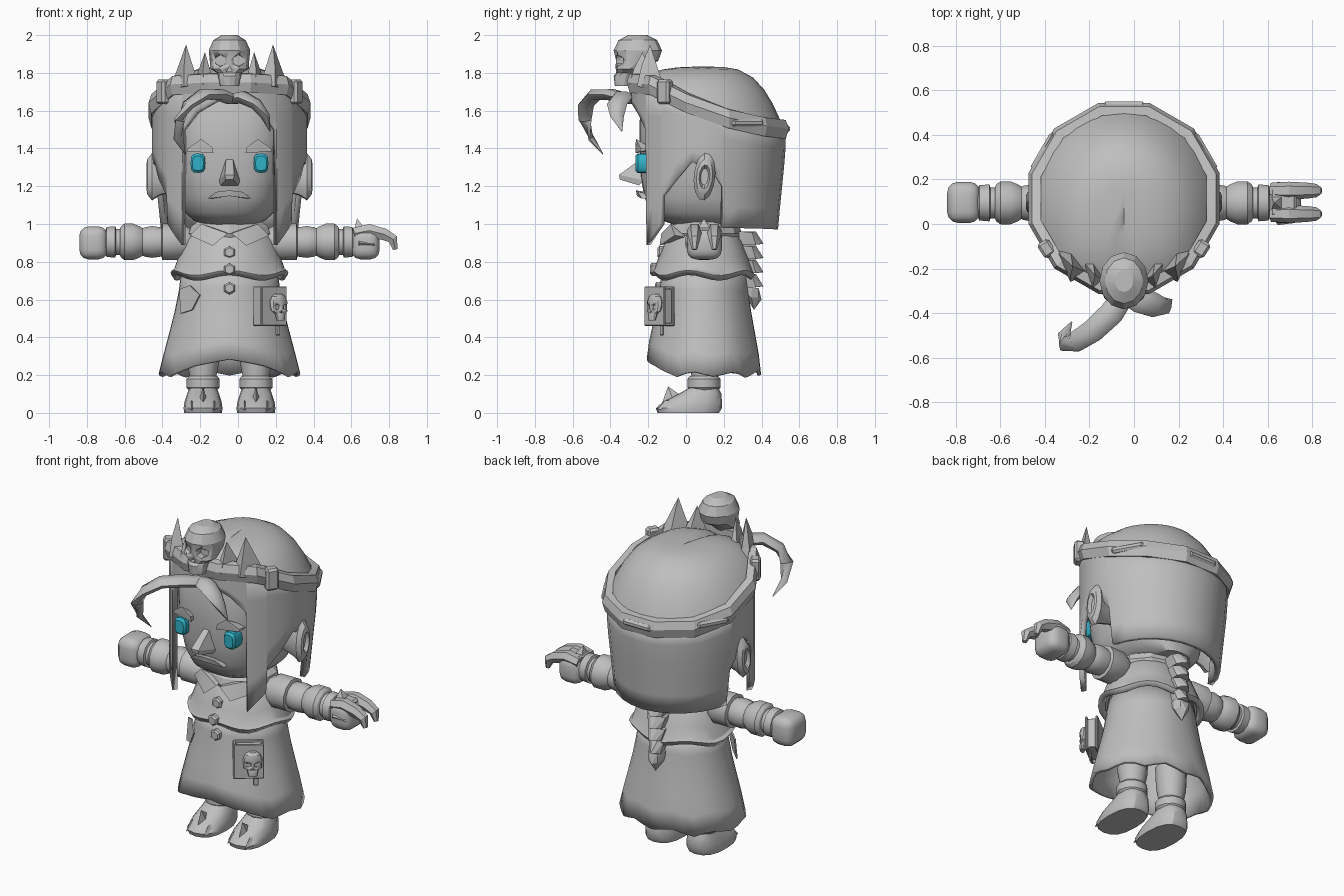
import bpy, bmesh, math
from mathutils import Vector, Matrix, Euler

if "Cube" in bpy.data.objects:
    bpy.data.objects.remove(bpy.data.objects["Cube"])

CX, CY = -0.045, 0.095   # body axis


def material(name, rgb):
    m = bpy.data.materials.new(name)
    m.diffuse_color = (*rgb, 1)
    m.use_nodes = True
    m.node_tree.nodes["Principled BSDF"].inputs["Base Color"].default_value = m.diffuse_color
    return m


GREY = material("stone grey", (0.52, 0.52, 0.52))
CYAN = material("eye cyan", (0.03, 0.45, 0.58))


def finish(name, bm, mat=GREY, angle=35, loc=(0, 0, 0), rot=(0, 0, 0)):
    bmesh.ops.recalc_face_normals(bm, faces=bm.faces)
    me = bpy.data.meshes.new(name)
    bm.to_mesh(me)
    bm.free()
    me.shade_smooth()
    me.set_sharp_from_angle(angle=math.radians(angle))
    me.materials.append(mat)
    ob = bpy.data.objects.new(name, me)
    ob.location = (loc[0] + CX, loc[1], loc[2])
    ob.rotation_euler = rot
    bpy.context.collection.objects.link(ob)
    return ob


def loft(name, rings, caps=True, **kw):
    bm = bmesh.new()
    rows = [[bm.verts.new(p) for p in r] for r in rings]
    n = len(rows[0])
    for a, b in zip(rows, rows[1:]):
        for i in range(n):
            j = (i + 1) % n
            bm.faces.new((a[i], a[j], b[j], b[i]))
    if caps:
        bm.faces.new(rows[0])
        bm.faces.new(rows[-1])
    return finish(name, bm, **kw)


def ring(z, rx, yf, yb, n=24, p=2.0):
    out = []
    for i in range(n):
        a = 2 * math.pi * i / n
        c, s = math.sin(a), -math.cos(a)
        out.append(Vector((rx * math.copysign(abs(c) ** (2 / p), c),
                           (yf + yb) / 2 + (yb - yf) / 2 * math.copysign(abs(s) ** (2 / p), s), z)))
    return out


def hull(name, pts, **kw):
    bm = bmesh.new()
    for p in pts:
        bm.verts.new(p)
    res = bmesh.ops.convex_hull(bm, input=bm.verts)
    bmesh.ops.delete(bm, geom=list({v for v in res["geom_interior"] if isinstance(v, bmesh.types.BMVert)}), context='VERTS')
    return finish(name, bm, angle=kw.pop("angle", 20), **kw)


def box(name, loc, size, rot=(0, 0, 0), bevel=0.0, seg=1, **kw):
    bm = bmesh.new()
    bmesh.ops.create_cube(bm, size=1, matrix=Matrix.Diagonal((*size, 1)))
    if bevel:
        bmesh.ops.bevel(bm, geom=bm.edges[:], offset=bevel, segments=seg, affect='EDGES', profile=0.5)
    return finish(name, bm, loc=loc, rot=rot, **kw)


def tube(name, path, radii, n=6, flat=1.0, **kw):
    pts = [Vector(p) for p in path]
    rings = []
    for i, p in enumerate(pts):
        t = pts[min(i + 1, len(pts) - 1)] - pts[max(i - 1, 0)]
        q = t.to_track_quat('Z', 'Y')
        rings.append([p + q @ Vector((radii[i] * math.cos(a), radii[i] * flat * math.sin(a), 0))
                      for a in (2 * math.pi * k / n for k in range(n))])
    return loft(name, rings, **kw)


def thicken(ob, t):
    m = ob.modifiers.new("thickness", 'SOLIDIFY')
    m.thickness, m.offset = t, -1


def skull(name, loc, w, d, h, rot=(0, 0, 0)):
    prof = [(0, .45, -.95, -.2), (.2, .55, -1, 0), (.26, .6, -.9, .1), (.34, .92, -.93, .3),
            (.5, .95, -.9, .85), (.7, 1, -1, 1), (.9, .78, -.8, .8), (1, .38, -.4, .4)]
    ob = loft(name, [ring(z * h, rx * w, f * d, b * d, 12) for z, rx, f, b in prof], loc=loc, rot=rot, angle=28)
    # eye and nose sockets
    bm = bmesh.new()
    for x, z, r, n in ((-.43, .5, .28, 6), (.43, .5, .28, 6), (0, .32, .15, 3)):
        bmesh.ops.create_cone(bm, cap_ends=True, segments=n, radius1=r * w, radius2=r * w * 1.1, depth=d,
                              matrix=Matrix.Translation((x * w, -d * 1.05, z * h)) @ Matrix.Rotation(math.pi / 2, 4, 'X'))
    cut = finish(name + "_cutter", bm, loc=loc, rot=rot)
    cut.hide_render = True
    cut.hide_viewport = True
    mod = ob.modifiers.new("sockets", 'BOOLEAN')
    mod.object, mod.operation, mod.solver = cut, 'DIFFERENCE', 'EXACT'


def interp(table, x):
    for (a, u), (b, v) in zip(table, table[1:]):
        if x <= b:
            return u + (v - u) * (x - a) / (b - a)
    return table[-1][1]


def band_z(y):
    return min(1.75, 1.645 - 0.45 * y + 0.35 * y * y)


# head
loft("head", [ring(z, rx, f, .36, 32, 2.6) for z, rx, f in (
    (.98, .12, -.02), (1.02, .19, -.13), (1.06, .235, -.185), (1.14, .265, -.22), (1.25, .285, -.24),
    (1.4, .3, -.245), (1.55, .31, -.245), (1.7, .28, -.2))], angle=50)
hull("nose", [(s * x, y, z) for s in (-1, 1) for x, y, z in (
    (.018, -.23, 1.35), (.025, -.355, 1.26), (.02, -.35, 1.235), (.058, -.22, 1.23), (.045, -.25, 1.205))])
for s in (-1, 1):
    hull("lip", [(s * x, y, z) for x, y, z in ((0, -.265, 1.178), (0, -.26, 1.148), (.07, -.255, 1.17), (.115, -.235, 1.135),
                                               (.09, -.235, 1.135), (0, -.18, 1.165), (.11, -.16, 1.14))])
    hull("eyebrow", [(s * x, y, z) for x, y, z in ((.085, -.268, 1.375), (.09, -.268, 1.405), (.15, -.265, 1.45), (.165, -.26, 1.41),
                                                   (.225, -.24, 1.385), (.22, -.24, 1.40), (.09, -.2, 1.39), (.22, -.16, 1.39))])
    rings = [[Vector((s * .167 + k * p.x, y, 1.322 + k * p.y)) for p in ring(0, .039, -.052, .052, 12, 3.2)]
             for y, k in ((-.17, 1), (-.255, 1), (-.268, .75))]
    loft("eye", rings, mat=CYAN)
    loft("ear", [[Vector((s * x, .098 + k * .058 * math.cos(a), 1.25 + k * .125 * math.sin(a) + .02 * math.cos(a) * k))
                  for a in (2 * math.pi * i / 12 for i in range(12))]
                 for x, k in ((.28, .6), (.37, .8), (.41, 1), (.435, .75), (.44, .5), (.42, .35))])

# hair wall with side locks, ear gaps and long back
HY = .115
hem = [(0, 1.68), (25, 1.59), (37, 1.5), (38, .89), (53, 1.0), (54, 1.15), (78, 1.33),
       (93, 1.28), (101, 1.2), (102, .98), (180, .97)]
half = [0, 12, 25, 37, 38, 45, 53, 54, 66, 78, 86, 93, 101, 102, 115, 128, 141, 154, 167, 180]
angles = half + [-a for a in half[-2:0:-1]]


def hair_point(deg, t):
    a = math.radians(deg)
    zt = band_z(HY - .4 * math.cos(a))
    z0 = interp(hem, abs(deg))
    z = z0 + (zt - z0) * t
    r = .412 - (.04 * min(1, max(0, (1.38 - z) / .4)) if abs(deg) > 70 else 0)
    return Vector((r * math.sin(a), HY - r * math.cos(a), z))


thicken(loft("hair_wall", [[hair_point(a, t) for a in angles] for t in (0, .2, .4, .6, .8, 1)], caps=False, angle=30), .03)

# dome of hair with a shallow parting
rows = []
for r in (1, .94, .86, .75, .6, .4, .2, .03):
    row = []
    for i in range(32):
        a = 2 * math.pi * i / 32
        e = band_z(HY - .4 * math.cos(a))
        z = 1.833 - (1.833 - e) * r ** 3.4 - (.015 if i == 0 and .1 < r < .95 else 0)
        row.append(Vector((.4 * r * math.sin(a), HY - .4 * r * math.cos(a), z)))
    rows.append(row)
loft("hair_dome", rows, angle=60)

# curling forelocks
tube("forelock_left", [(.01, -.3, 1.66), (-.055, -.4, 1.685), (-.14, -.48, 1.685), (-.22, -.53, 1.63), (-.265, -.535, 1.55),
                       (-.27, -.5, 1.45), (-.235, -.44, 1.37)], [.05, .055, .052, .047, .04, .028, .003], flat=.6, angle=50)
tube("forelock_right", [(0, -.3, 1.66), (.07, -.34, 1.67), (.14, -.365, 1.635), (.19, -.365, 1.57), (.215, -.34, 1.49)],
     [.05, .06, .055, .038, .003], flat=.6, angle=50)

# crown band, knots, back plates, spikes and skull
rows = []
for r, dz in ((.385, -.05), (.428, -.055), (.444, 0), (.428, .045), (.385, .05), (.385, -.05)):
    rows.append([Vector((r * math.sin(a), HY - r * math.cos(a), band_z(HY - .42 * math.cos(a)) + dz))
                 for a in (math.radians(15 + 30 * i) for i in range(12))])
loft("crown_band", rows, caps=False, angle=15)
for s in (-1, 1):
    a = math.radians(57)
    y = HY - .415 * math.cos(a)
    box("crown_knot", (s * .415 * math.sin(a), y, band_z(y)), (.075, .06, .13), (0, .0, s * a), .012)
    for deg in (120, 180):
        b = math.radians(deg)
        y = HY - .42 * math.cos(b)
        if deg == 120 or s == 1:
            box("crown_plate", (s * .42 * math.sin(b), y, band_z(y)), (.19, .03, .04), (0, 0, s * b), .012)
    for x, y, z, r, h in ((.24, -.19, 1.73, .08, .22), (.14, -.23, 1.74, .06, .17)):
        hull("crown_spike", [(s * (x - r), y - .03, z), (s * (x + r), y + .08, z - .03), (s * x, y - .07, z),
                             (s * x, y + .07, z), (s * x, y - .045, z + h * .5), (s * (x - .01), y, z + h)])
skull("crown_skull", (0, -.255, 1.73), .11, .128, .27)

# robe, mantle and collar


def robe_hem(a):
    d = abs(math.degrees(a))
    return interp([(0, .285), (30, .25), (62, .19), (75, .225), (100, .195), (125, .22), (140, .19), (160, .225), (180, .2)], d)


def skirt_ring(t, rx, ry, top, bottom, n=36):
    out = []
    for i in range(n):
        a = 2 * math.pi * i / n
        a = a - 2 * math.pi if a > math.pi else a
        out.append(Vector((rx * math.sin(a), CY - ry * math.cos(a), top + (bottom(a) - top) * t)))
    return out


thicken(loft("robe_skirt", [skirt_ring(t, rx, ry, .76, robe_hem) for t, rx, ry in (
    (0, .255, .22), (.2, .268, .235), (.4, .29, .25), (.6, .318, .27), (.8, .347, .29), (1, .375, .303))],
    caps=False, angle=45), .02)
mantle_hem = lambda a: .715 + .015 * math.cos(5 * a)
thicken(loft("mantle", [skirt_ring(t, rx, ry, .98, mantle_hem) for t, rx, ry in (
    (0, .17, .15), (.25, .235, .2), (.6, .272, .238), (.85, .295, .262), (.9, .312, .27), (1, .295, .255))],
    caps=False, angle=30), .03)
loft("collar", [ring(z, rx, CY - ry, CY + ry, 10) for z, rx, ry in (
    (.9, .2, .18), (.95, .225, .2), (.985, .215, .19), (1.02, .17, .15))], angle=20)
for s in (-1, 1):
    hull("lapel", [(s * x, y, z) for x, y, z in ((.01, -.13, .95), (.09, -.14, .885), (.21, -.06, .94), (.15, -.08, 1.0),
                                                 (.02, -.06, .96), (.18, -.0, .93))])
for y, z in ((-.135, .85), (-.175, .76), (-.15, .66)):
    rings = [[Vector((r * math.sin(math.pi * k / 3), y + d, z + r * math.cos(math.pi * k / 3))) for k in range(6)]
             for d, r in ((.05, .034), (-.005, .034), (-.015, .024))]
    loft("button", rings, angle=15)

# cloth patch and book with skull
hull("patch", [(x, y, z) for y in (-.004, .004) for x, z in ((-.07, .06), (.0, .08), (.075, .03), (.03, -.05), (-.05, -.07))],
     loc=(-.215, -.088, .595), rot=(-.12, 0, -.72))
R = Euler((0, 0, math.radians(38)))
for nm, off, size in (("book_front_cover", (0, -.03, 0), (.17, .014, .21)), ("book_pages", (.005, 0, 0), (.145, .05, .185)),
                      ("book_back_cover", (0, .03, 0), (.17, .014, .21)), ("book_spine", (-.08, 0, 0), (.016, .07, .21)),
                      ("book_ribbon", (.04, -.015, -.125), (.03, .01, .06))):
    p = Vector(off)
    p.rotate(R)
    box(nm, p + Vector((.215, -.14, .565)), size, R, .004)
p = Vector((.02, -.045, -.075))
p.rotate(R)
skull("book_skull", p + Vector((.215, -.14, .565)), .055, .035, .14, R)

# bony tail down the back
for i, z in enumerate((.925, .85, .775, .7)):
    w = .064 - .004 * i
    hull("vertebra", [(s * w * k, y, z + dz) for s in (-1, 1) for k, y, dz in (
        (1, .35, .03), (.75, .37, -.035), (.4, .395, -.03), (.4, .37, .036), (.8, .28, .036), (.7, .28, -.035))]
        + [(0, .41, z - .03)])
hull("tail_tip", [(s * x, y, z) for s in (-1, 1) for x, y, z in (
    (.05, .35, .665), (.03, .385, .66), (.03, .385, .61), (.045, .345, .61), (.04, .29, .66))] + [(0, .36, .545), (0, .4, .6)])

# arms
prof = [(.2, .07), (.255, .1), (.355, .1), (.36, .08), (.41, .087), (.45, .08), (.46, .075), (.475, .085), (.51, .1), (.555, .1),
        (.575, .085), (.58, .072), (.6, .072), (.605, .086), (.65, .082), (.665, .05)]
for s in (-1, 1):
    loft("arm", [[Vector((s * x, .095 + r * math.cos(a), .905 + r * math.sin(a)))
                  for a in (2 * math.pi * (k + .5) / 12 for k in range(12))] for x, r in prof], angle=31)
box("fist", (-.72, .097, .9), (.15, .185, .175), bevel=.05, seg=3, angle=40)
box("claw_palm", (.72, .097, .895), (.15, .185, .165), bevel=.05, seg=3, angle=40)
box("claw_back_plate", (.715, .097, .965), (.12, .13, .04), bevel=.012)
for y in (.045, .15):
    tube("claw_finger", [(.66, y, .95), (.74, y, .965), (.82, y, .945), (.865, y, .92), (.878, y, .865)],
         [.035, .04, .036, .03, .014], n=6, angle=20)
hull("claw_spike", [(.66, .06, .97), (.72, .06, .97), (.66, .13, .97), (.72, .13, .97), (.675, .095, 1.03)])
hull("claw_thumb", [(.67, .03, .93), (.67, .03, .86), (.75, .03, .92), (.75, .03, .87), (.69, -.005, .9), (.77, .005, .89)])

# legs and boots
for s in (-1, 1):
    c = (s * .14, 0, 0)
    loft("leg", [ring(z, r, .1 - r, .1 + r, 12) for z, r in ((.08, .07), (.2, .072), (.27, .085), (.4, .09))], loc=c)
    loft("ankle_cuff", [ring(z, r, .095 - r, .095 + r, 12) for z, r in ((.12, .075), (.135, .088), (.18, .088), (.195, .075))], loc=c)
    loft("boot", [ring(z, rx, f, b, 16, 2.5) for z, rx, f, b in (
        (0, .1, -.15, .175), (.025, .103, -.16, .19), (.06, .098, -.12, .19), (.1, .085, -.04, .188), (.135, .072, .02, .17))],
        loc=c, angle=30)
    for x, y, h in ((0, -.075, .14), (-.06, -.09, .065), (.06, -.09, .065)):
        hull("toe_claw", [(x - .032, y + .02, .03), (x + .032, y + .02, .03), (x, y + .08, .07), (x, y - .065, .015),
                          (x, y - .02, h)], loc=c)
